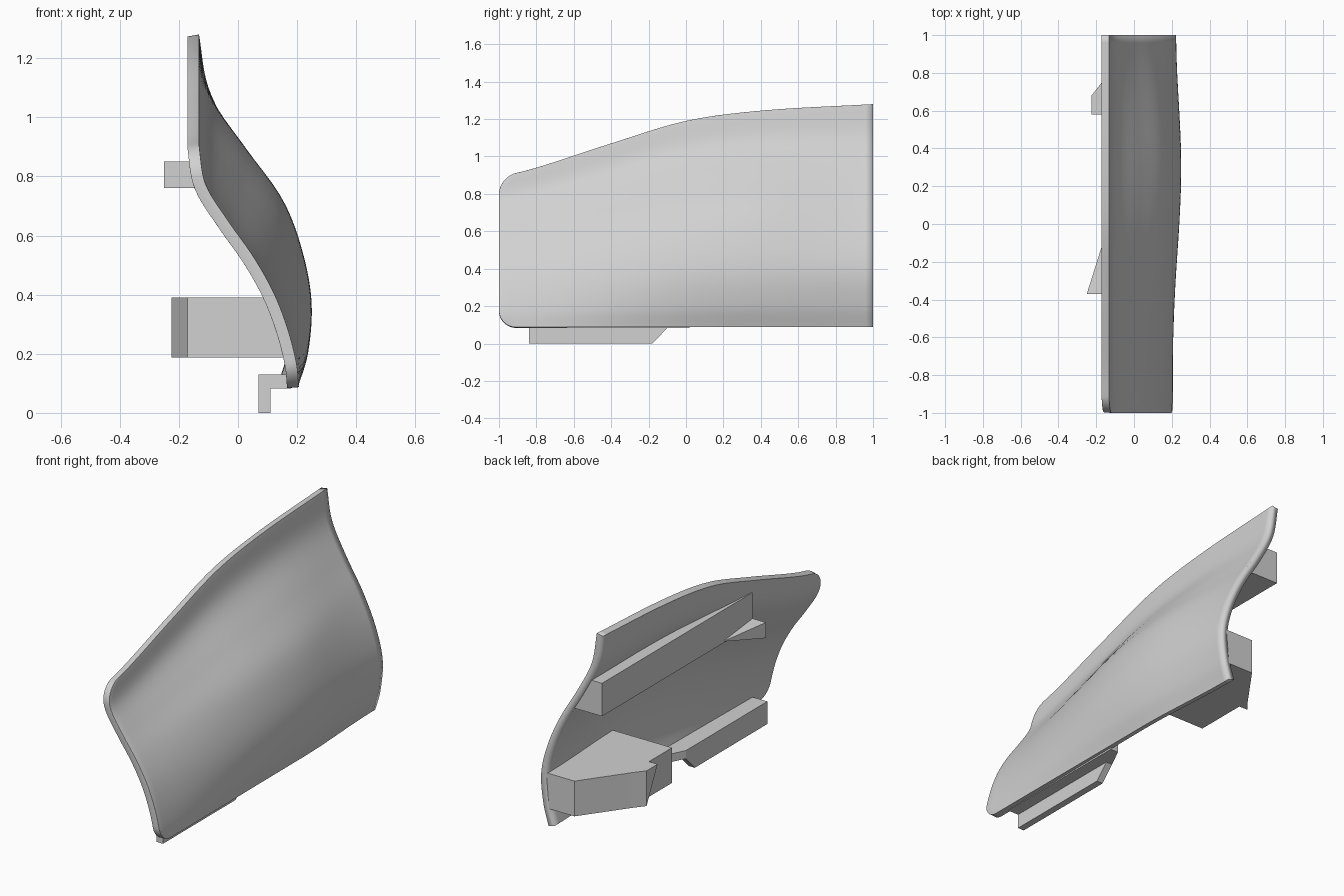
import bpy, bmesh, math

cube = bpy.data.objects.get("Cube")
if cube:
    bpy.data.objects.remove(cube, do_unlink=True)

grey = bpy.data.materials.new("light_grey")
grey.use_nodes = True
COLOUR = (0.64, 0.64, 0.64, 1)
grey.diffuse_color = COLOUR
grey.node_tree.nodes["Principled BSDF"].inputs["Base Color"].default_value = COLOUR

BASE, THICK, CORNER = 0.087, 0.04, 0.09


def spline(knots, values, u):
    """Smooth curve through the knots, evaluated at u."""
    n = len(knots)
    i = max(k for k in range(n - 1) if k == 0 or knots[k] <= u)

    def slope(k):
        a, b = max(k - 1, 0), min(k + 1, n - 1)
        return (values[b] - values[a]) / (knots[b] - knots[a])
    h = knots[i + 1] - knots[i]
    s = (u - knots[i]) / h
    return ((2*s**3 - 3*s*s + 1) * values[i] + (s**3 - 2*s*s + s) * h * slope(i)
            + (3*s*s - 2*s**3) * values[i + 1] + (s**3 - s*s) * h * slope(i + 1))


# Panel shape: top edge height along y, and three cross-sections from foot to top
def top_z(y):
    return spline([-1, -0.8, -0.4, 0, 0.4, 1], [0.89, 0.94, 1.07, 1.19, 1.245, 1.28], y)


LEVELS = [0, 0.1, 0.25, 0.4, 0.55, 0.7, 0.85, 1]
FRONT = [0.206, 0.198, 0.167, 0.12, 0.052, -0.033, -0.108, -0.132]
MIDDLE = [0.203, 0.237, 0.249, 0.218, 0.152, 0.027, -0.095, -0.132]
BACK = [0.175, 0.208, 0.222, 0.178, 0.097, -0.01, -0.1, -0.132]
MID_Y = 0.3


def panel_x(y, t):
    if y < MID_Y:
        a, b, s = FRONT, MIDDLE, (y + 1) / (MID_Y + 1)
    else:
        a, b, s = MIDDLE, BACK, (y - MID_Y) / (1 - MID_Y)
    s = s * s * (3 - 2 * s)
    return (1 - s) * spline(LEVELS, a, t) + s * spline(LEVELS, b, t)


def core_x(y, z):
    """Inside the panel's thickness, where the brackets join it."""
    return panel_x(y, (z - BASE) / (top_z(y) - BASE)) - THICK * 0.8


def make_object(name, bm):
    mesh = bpy.data.meshes.new(name)
    bm.to_mesh(mesh)
    bm.free()
    mesh.materials.append(grey)
    obj = bpy.data.objects.new(name, mesh)
    bpy.context.collection.objects.link(obj)
    return obj


def make_solid(name, groups):
    """One object made of convex blocks, each given by its corners."""
    bm = bmesh.new()
    for points in groups:
        verts = [bm.verts.new(p) for p in points]
        bmesh.ops.convex_hull(bm, input=verts)
    bmesh.ops.dissolve_limit(bm, angle_limit=0.01, verts=bm.verts[:], edges=bm.edges[:])
    bmesh.ops.recalc_face_normals(bm, faces=bm.faces[:])
    return make_object(name, bm)


# Curved panel with rounded front corners
ROWS, COLS = 48, 48
bm = bmesh.new()
grid = []
for r in range(ROWS + 1):
    t = 0.5 - 0.5 * math.cos(math.pi * r / ROWS)
    d = min(t, 1 - t) * (top_z(-1) - BASE)
    gap = max(CORNER - d, 0)
    start = -1 + CORNER - math.sqrt(CORNER**2 - gap**2)
    row = []
    for c in range(COLS + 1):
        y = start + (1 - start) * c / COLS
        row.append(bm.verts.new((panel_x(y, t), y, BASE + t * (top_z(y) - BASE))))
    grid.append(row)
for r in range(ROWS):
    for c in range(COLS):
        bm.faces.new((grid[r][c], grid[r][c + 1], grid[r + 1][c + 1], grid[r + 1][c]))

# The rim is rounded everywhere but at the straight back cut
weight = bm.edges.layers.float.new("bevel_weight_edge")
for edge in bm.edges:
    if edge.is_boundary and min(v.co.y for v in edge.verts) < 0.999:
        edge[weight] = 1
panel = make_object("curved_panel", bm)
shell = panel.modifiers.new("thickness", "SOLIDIFY")
shell.thickness, shell.offset = THICK, -1
bevel = panel.modifiers.new("soft_rim", "BEVEL")
bevel.limit_method, bevel.width, bevel.segments = "WEIGHT", 0.012, 3
bpy.ops.object.select_all(action="DESELECT")
panel.select_set(True)
bpy.context.view_layer.objects.active = panel
bpy.ops.object.shade_smooth_by_angle(angle=math.radians(40))

# Long upper rail, following the inside of the panel
RAIL_X = -0.165
stations = [-0.37, -0.1, 0.2, 0.5, 0.75, 1]
rings = [[(x, y, z) for z in (0.81, 1.0) for x in (RAIL_X, core_x(y, z))] for y in stations]
make_solid("upper_rail", [a + b for a, b in zip(rings, rings[1:])])

# Wedge catch, tapering to a point on the rail
catch = [(x, -0.37, z) for z in (0.76, 0.85) for x in (-0.25, core_x(-0.37, z))]
make_solid("wedge_catch", [catch + [(x, -0.1, 0.82) for x in (RAIL_X, core_x(-0.1, 0.82))]])

# Lower block with a slanted nub
LOW, HIGH = 0.187, 0.39
body = [(x, y, z) for z in (LOW, HIGH)
        for x, y in ((core_x(1, z), 1), (0.01, 1), (-0.17, 0.75), (-0.17, 0.37),
                     (core_x(0.37, z), 0.37), (core_x(0.7, z), 0.7))]
nub = [(x, y, z) for x, y, z in ((-0.17, 0.75, LOW), (-0.225, 0.68, LOW), (-0.17, 0.68, LOW),
       (-0.17, 0.75, HIGH), (-0.225, 0.68, HIGH), (-0.225, 0.58, HIGH), (-0.17, 0.58, HIGH))]
make_solid("lower_block", [body])
make_solid("block_nub", [nub])

# Hook under the foot: a flange with a slanted end and a hanging lip
make_solid("hook_flange", [[(x, y, z) for z in (0.083, 0.13) for x, y in
                            ((0.07, -0.84), (0.07, -0.1), (0.13, 0.02), (0.18, 0.02), (0.18, -0.84))]])
make_solid("hook_lip", [[(x, y, z) for x in (0.07, 0.11)
           for y, z in ((-0.84, 0), (-0.18, 0), (-0.1, 0.083), (-0.84, 0.083))]])
